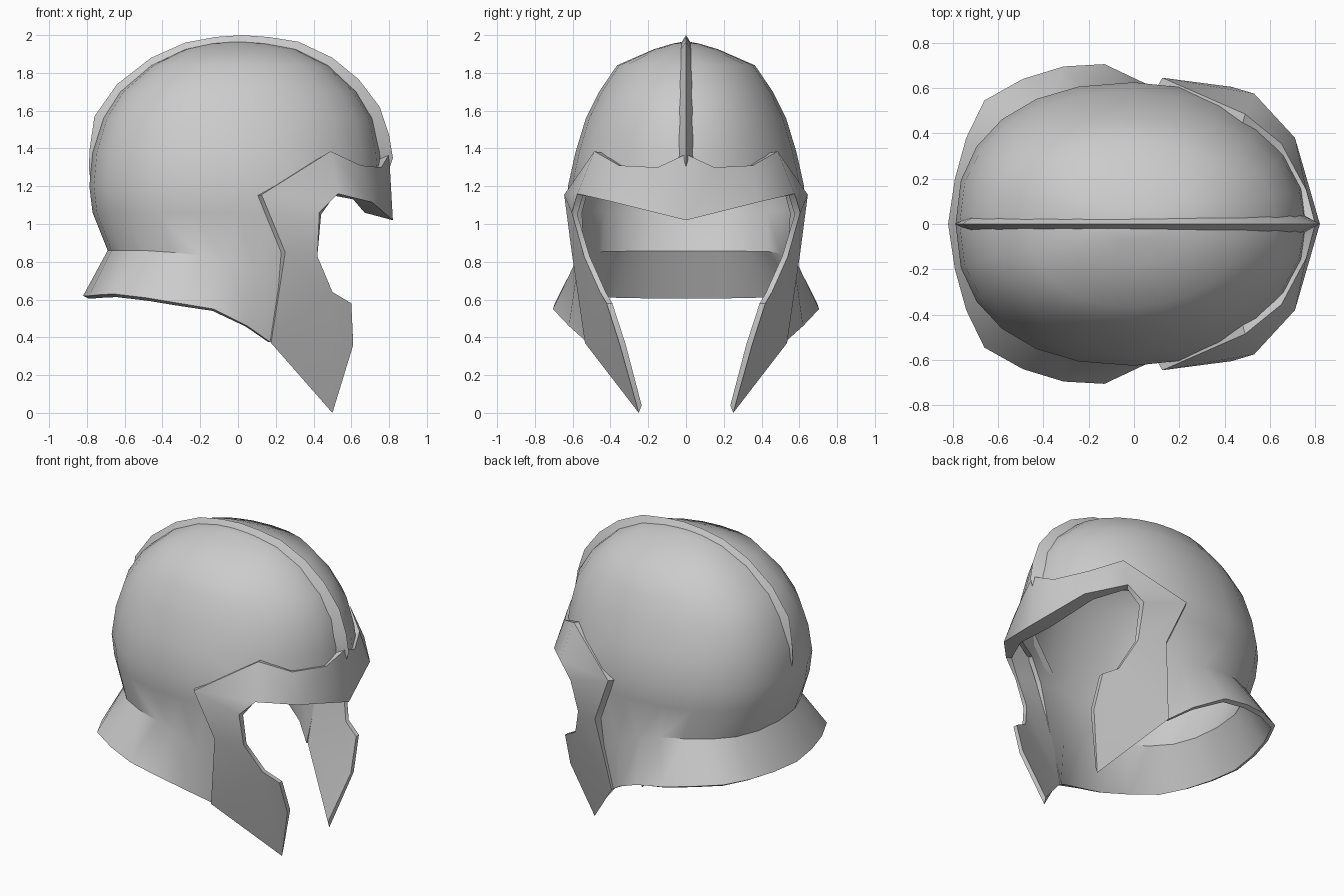
import bpy, bmesh, math
from mathutils import Vector

if "Cube" in bpy.data.objects:
    bpy.data.objects.remove(bpy.data.objects["Cube"])

steel = bpy.data.materials.new("grey_steel")
steel.diffuse_color = (0.6, 0.6, 0.6, 1)
steel.use_nodes = True
steel.node_tree.nodes["Principled BSDF"].inputs["Base Color"].default_value = steel.diffuse_color
CENTRE = Vector((0, 0, 1.2))


def finish(name, bm, mirror=True, thickness=0, angle=30):
    """Turn a bmesh into a mirrored, optionally thickened, smooth-by-angle object."""
    bmesh.ops.remove_doubles(bm, verts=bm.verts, dist=1e-4)
    bmesh.ops.recalc_face_normals(bm, faces=bm.faces)
    if thickness:
        out = sum(f.normal.dot(f.calc_center_median() - CENTRE) * f.calc_area() for f in bm.faces)
        if out < 0:
            bmesh.ops.reverse_faces(bm, faces=bm.faces)
    mesh = bpy.data.meshes.new(name)
    bm.to_mesh(mesh)
    bm.free()
    mesh.materials.append(steel)
    ob = bpy.data.objects.new(name, mesh)
    bpy.context.collection.objects.link(ob)
    if mirror:
        m = ob.modifiers.new("mirror", "MIRROR")
        m.use_axis = (False, True, False)
        m.merge_threshold = 0.002
    if thickness:
        s = ob.modifiers.new("solidify", "SOLIDIFY")
        s.thickness = thickness
        s.offset = -1
    bpy.ops.object.select_all(action="DESELECT")
    ob.select_set(True)
    bpy.context.view_layer.objects.active = ob
    bpy.ops.object.convert(target="MESH")
    bpy.ops.object.shade_smooth_by_angle(angle=math.radians(angle))
    return ob


# Bowl: half rings (height, back reach, front reach, half width), from crown down
rings = [(1.968, 0, 0, 0), (1.955, .14, .15, .07), (1.925, .28, .31, .17), (1.84, .46, .48, .365),
         (1.70, .625, .63, .46), (1.56, .715, .715, .53), (1.38, .77, .755, .585),
         (1.20, .787, .77, .625), (1.06, .77, .74, .612)]
# Crease above the neck guard, and its flared lower rim, from back to side
crease = [(-.69, 0, .86), (-.67, .19, .86), (-.61, .34, .86), (-.50, .46, .86),
          (-.35, .53, .85), (-.20, .565, .835), (-.06, .585, .80), (.10, .58, .74),
          (.215, .56, .67)]
rim = [(-.82, 0, .62), (-.79, .20, .62), (-.74, .38, .625), (-.66, .545, .63),
       (-.49, .64, .61), (-.31, .695, .58), (-.13, .705, .55), (.05, .62, .46),
       (.17, .525, .375)]
COLS = 12


def ring_point(ring, i):
    z, back, front, width = ring
    t = math.pi * i / COLS
    c, s = math.cos(t), max(math.sin(t), 0)
    if i in (0, COLS):
        s = 0
    if c > 0.001:
        return (-back * c ** .87, width * s ** .87, z)
    return (-front * c, width * s, z)


bm = bmesh.new()
rows = [[bm.verts.new(ring_point(r, i)) for i in range(COLS + 1)] for r in rings[:-1]]
# below the brow the bowl only wraps the back and sides
rows.append([bm.verts.new(ring_point(rings[-1], i)) for i in range(8)])
rows[-1].append(bm.verts.new((.28, .58, 1.06)))
rows.append([bm.verts.new(p) for p in crease])
rows.append([bm.verts.new(p) for p in rim])
for a, b in zip(rows, rows[1:]):
    for i in range(min(len(a), len(b)) - 1):
        bm.faces.new((a[i], a[i + 1], b[i + 1], b[i]))
finish("bowl_and_neck_guard", bm, thickness=0.03, angle=38)

# Brow and cheek plate: outer point and matching inner point for each corner
corners = {
    "rear": ((.125, .645, 1.155), (.10, .60, 1.15)),
    "top1": ((.49, .485, 1.385), (.475, .43, 1.375)),
    "top2": ((.65, .355, 1.31), (.61, .32, 1.30)),
    "top3": ((.76, .15, 1.30), (.72, .13, 1.29)),
    "top4": ((.80, 0, 1.37), (.72, 0, 1.36)),
    "brow1": ((.53, .575, 1.16), (.51, .545, 1.15)),
    "brow2": ((.71, .38, 1.115), (.61, .34, 1.13)),
    "brow4": ((.82, 0, 1.02), (.67, 0, 1.06)),
    "front1": ((.43, .605, 1.06), (.44, .575, 1.05)),
    "front2": ((.42, .54, .83), (.42, .51, .83)),
    "front3": ((.50, .455, .64), (.50, .425, .64)),
    "front4": ((.60, .42, .58), (.60, .39, .58)),
    "front5": ((.61, .35, .36), (.61, .32, .365)),
    "tip": ((.50, .25, 0), (.50, .235, .04)),
    "rear2": ((.175, .535, .37), (.165, .50, .38)),
    "rear1": ((.25, .605, .85), (.215, .55, .85)),
}
patches = ["rear top1 brow1", "top1 top2 brow2 brow1", "top2 top3 brow2",
           "top3 top4 brow4 brow2", "rear brow1 front1", "rear front1 front2 rear1",
           "rear1 front2 front3 rear2", "rear2 front3 front4 front5 tip"]
bm = bmesh.new()
outer = {k: bm.verts.new(v[0]) for k, v in corners.items()}
inner = {k: bm.verts.new(v[1]) for k, v in corners.items()}
edges = []
for patch in patches:
    keys = patch.split()
    bm.faces.new([outer[k] for k in keys])
    bm.faces.new([inner[k] for k in reversed(keys)])
    edges += list(zip(keys, keys[1:] + keys[:1]))
for a, b in edges:
    # close the border, but leave the centre seam open for mirroring
    if (b, a) not in edges and {a, b} != {"top4", "brow4"}:
        bm.faces.new((outer[b], outer[a], inner[a], inner[b]))
finish("brow_and_cheek_plates", bm, angle=38)

# Crest: sharp ridge along the middle, its base sunk into the bowl
ridge = [(-.78, 1.22), (-.79, 1.30), (-.785, 1.40), (-.76, 1.57), (-.64, 1.74), (-.46, 1.88),
         (-.28, 1.96), (-.12, 1.99), (.02, 2.0), (.16, 1.99), (.32, 1.965),
         (.50, 1.88), (.64, 1.765), (.75, 1.62), (.80, 1.47), (.82, 1.35), (.80, 1.29)]
bm = bmesh.new()
sections = []
for i, (x, z) in enumerate(ridge):
    w = 0.005 if i == 0 else 0.04
    bx, bz = x * .91, 1.2 + (z - 1.2) * .92
    sections.append([bm.verts.new(p) for p in ((bx, -w, bz), (x, 0, z), (bx, w, bz))])
for a, b in zip(sections, sections[1:]):
    for j in range(3):
        k = (j + 1) % 3
        bm.faces.new((a[j], a[k], b[k], b[j]))
bm.faces.new(sections[0])
bm.faces.new(sections[-1][::-1])
finish("crest_ridge", bm, mirror=False)
